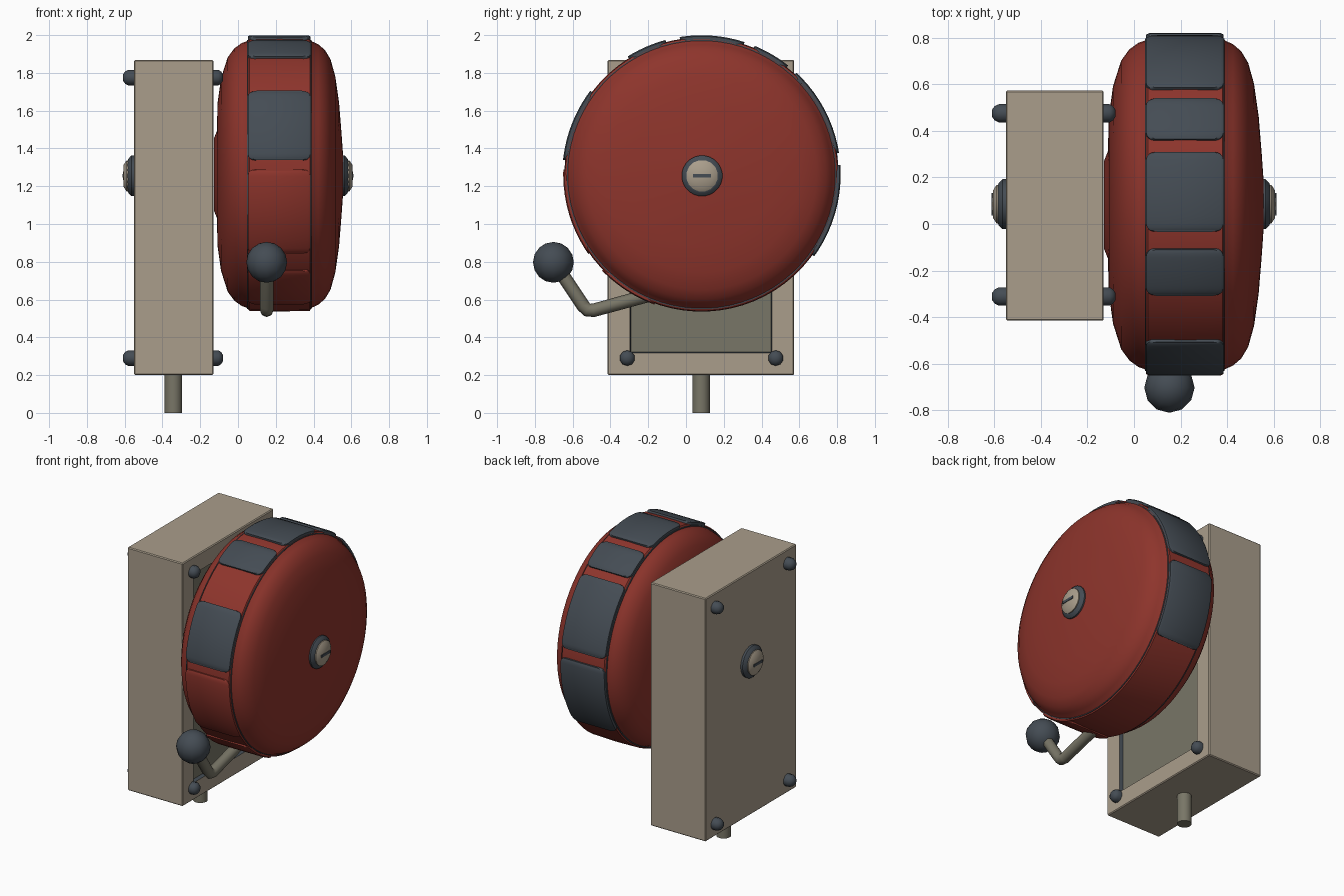
import bpy, bmesh, math
from mathutils import Vector

if "Cube" in bpy.data.objects:
    bpy.data.objects.remove(bpy.data.objects["Cube"])


def material(name, rgb):
    m = bpy.data.materials.new(name)
    m.diffuse_color = (*rgb, 1)
    m.use_nodes = True
    m.node_tree.nodes["Principled BSDF"].inputs["Base Color"].default_value = m.diffuse_color
    return m


BEIGE = material("beige metal", (0.40, 0.34, 0.26))
RED = material("bell red", (0.27, 0.035, 0.025))
DARK = material("dark steel", (0.058, 0.072, 0.088))
OLIVE = material("olive grey", (0.19, 0.18, 0.135))

CY, CZ = 0.082, 1.262        # bell axis, running along x


def finish(name, bm, mats, smooth=True, angle=35):
    bmesh.ops.recalc_face_normals(bm, faces=bm.faces)
    me = bpy.data.meshes.new(name)
    bm.to_mesh(me)
    bm.free()
    for m in mats:
        me.materials.append(m)
    ob = bpy.data.objects.new(name, me)
    bpy.context.collection.objects.link(ob)
    if smooth:
        bpy.ops.object.select_all(action='DESELECT')
        ob.select_set(True)
        bpy.context.view_layer.objects.active = ob
        bpy.ops.object.shade_smooth_by_angle(angle=math.radians(angle))
    return ob


def lathe(name, profile, origin, mat, segs=32, sign=1, angle=35):
    """Revolve (x, radius) points about an x-axis line through origin."""
    bm = bmesh.new()
    rings = []
    for x, r in profile:
        if r == 0:
            rings.append([bm.verts.new((origin[0] + sign * x, origin[1], origin[2]))] * segs)
        else:
            rings.append([bm.verts.new((origin[0] + sign * x,
                                        origin[1] + r * math.cos(2 * math.pi * (i + .5) / segs),
                                        origin[2] + r * math.sin(2 * math.pi * (i + .5) / segs)))
                          for i in range(segs)])
    for a, b in zip(rings, rings[1:]):
        for i in range(segs):
            j = (i + 1) % segs
            bm.faces.new(list(dict.fromkeys((a[i], a[j], b[j], b[i]))))
    return finish(name, bm, [mat], angle=angle)


def box_mesh(lo, hi):
    bm = bmesh.new()
    bmesh.ops.create_cube(bm, size=1)
    lo, hi = Vector(lo), Vector(hi)
    for v in bm.verts:
        v.co = Vector([(lo[i] + hi[i]) / 2 + v.co[i] * (hi[i] - lo[i]) for i in range(3)])
    return bm


# housing box with a recessed panel on the bell side
bm = box_mesh((-0.55, -0.415, 0.2), (-0.13, 0.573, 1.868))
bmesh.ops.bevel(bm, geom=bm.edges[:], offset=0.006, segments=1, affect='EDGES')
front = max(bm.faces, key=lambda f: f.calc_center_median().x)
bmesh.ops.inset_region(bm, faces=[front], thickness=0.158)
lip = bmesh.ops.inset_region(bm, faces=[front], thickness=0.008, depth=-0.025)
for f in lip['faces']:
    f.material_index = 1
front.material_index = 2
finish("housing_box", bm, [BEIGE, DARK, OLIVE], smooth=False)

# bell gong with a groove either side of the rim band
gong = [(-0.128, 0), (-0.128, 0.19), (-0.112, 0.23), (-0.108, 0.38), (-0.09, 0.51),
        (-0.055, 0.62), (-0.02, 0.668), (0.02, 0.697), (0.045, 0.705), (0.052, 0.712), (0.06, 0.722),
        (0.22, 0.726), (0.38, 0.722), (0.386, 0.712), (0.392, 0.705), (0.425, 0.69), (0.46, 0.66),
        (0.49, 0.61), (0.515, 0.52), (0.535, 0.38), (0.548, 0.22), (0.555, 0.12), (0.558, 0)]
lathe("bell_gong", gong, (0, CY, CZ), RED, segs=72)
# dark grooves on both edges of the band
for gx in (0.047, 0.384):
    lathe("rim_groove", [(0, 0.70), (0, 0.714), (0.005, 0.714), (0.005, 0.70)], (gx, CY, CZ), DARK, segs=72)


def rim_plate(name, a0, a1, mat, r=0.737):
    """Raised rounded plate curved round the bell rim, angles in degrees from +y."""
    bm = bmesh.new()
    half, corner, rings = 0.166, 0.035, []
    span = math.radians(a1 - a0)
    length = span * r
    stops = [corner * s for s in (0, .07, .25, .55, 1)]
    stops += [corner + (length - 2 * corner) * i / 8 for i in range(1, 8)]
    stops += [length - s for s in stops[4::-1]]
    for s in stops:
        d = max(0, corner - min(s, length - s))
        w = half - corner + math.sqrt(max(0, corner ** 2 - d ** 2))
        a = math.radians(a0) + s / r
        rings.append([bm.verts.new((0.218 + x, CY + q * math.cos(a), CZ + q * math.sin(a)))
                      for x, q in ((-w, 0.70), (-w, r - .006), (-w + .012, r),
                                   (w - .012, r), (w, r - .006), (w, 0.70))])
    for a, b in zip(rings, rings[1:]):
        for i in range(6):
            j = (i + 1) % 6
            bm.faces.new((a[i], a[j], b[j], b[i]))
    bm.faces.new(rings[0])
    bm.faces.new(rings[-1])
    finish(name, bm, [mat])


for a0, a1 in ((143, 174), (105, 122), (72, 99), (51.5, 67.5), (9, 47), (-36, 4)):
    rim_plate("rim_plate", a0, a1, DARK)
for a0, a1 in ((178, 215), (224, 250)):
    rim_plate("red_rim_plate", a0, a1, RED, 0.732)

# slotted centre screws, on the gong face and on the back of the box
for x0, s in ((0.55, 1), (-0.55, -1)):
    o = (x0, CY + 0.003, 1.255)
    lathe("centre_washer", [(0, 0), (0, 0.108), (0.015, 0.108), (0.03, 0.092), (0.035, 0.08), (0.035, 0)],
          o, DARK, 24, s)
    lathe("centre_screw", [(0.02, 0), (0.02, 0.084), (0.04, 0.084), (0.055, 0.06), (0.059, 0)],
          o, BEIGE, 16, s)
    xs = sorted((x0 + s * 0.053, x0 + s * 0.061))
    finish("screw_slot", box_mesh((xs[0], o[1] - 0.048, o[2] - 0.009),
                                  (xs[1], o[1] + 0.048, o[2] + 0.009)), [DARK], smooth=False)

# corner bolts on both big faces of the box
for y in (CY - 0.393, CY + 0.393):
    for z in (0.29, 1.775):
        for x0, s, k in ((-0.13, 1, 0.85), (-0.55, -1, 1)):
            lathe("corner_bolt", [(-0.005, 0), (-0.005, 0.041), (0.03 * k, 0.041), (0.048 * k, 0.032),
                                  (0.06 * k, 0.015), (0.06 * k, 0)], (x0, y, z), DARK, 10, s, angle=50)

# cable pipe under the box
bm = bmesh.new()
bmesh.ops.create_cone(bm, cap_ends=True, segments=16, radius1=0.046, radius2=0.046, depth=0.22)
bmesh.ops.translate(bm, verts=bm.verts, vec=(-0.342, 0.08, 0.11))
finish("cable_pipe", bm, [OLIVE])

# bent striker arm
curve = bpy.data.curves.new("striker_arm", 'CURVE')
curve.dimensions = '3D'
curve.bevel_depth = 0.036
curve.bevel_resolution = 2
curve.use_fill_caps = True
path = [(-0.70, 0.80), (-0.545, 0.568), (-0.523, 0.545), (-0.49, 0.543), (-0.08, 0.655)]
sp = curve.splines.new('POLY')
sp.points.add(len(path) - 1)
for p, (y, z) in zip(sp.points, path):
    p.co = (0.152, y, z, 1)
curve.materials.append(OLIVE)
bpy.context.collection.objects.link(bpy.data.objects.new("striker_arm", curve))

# striker ball
bm = bmesh.new()
bmesh.ops.create_uvsphere(bm, u_segments=12, v_segments=8, radius=0.108)
bmesh.ops.translate(bm, verts=bm.verts, vec=(0.152, -0.702, 0.797))
finish("striker_ball", bm, [DARK], angle=60)
